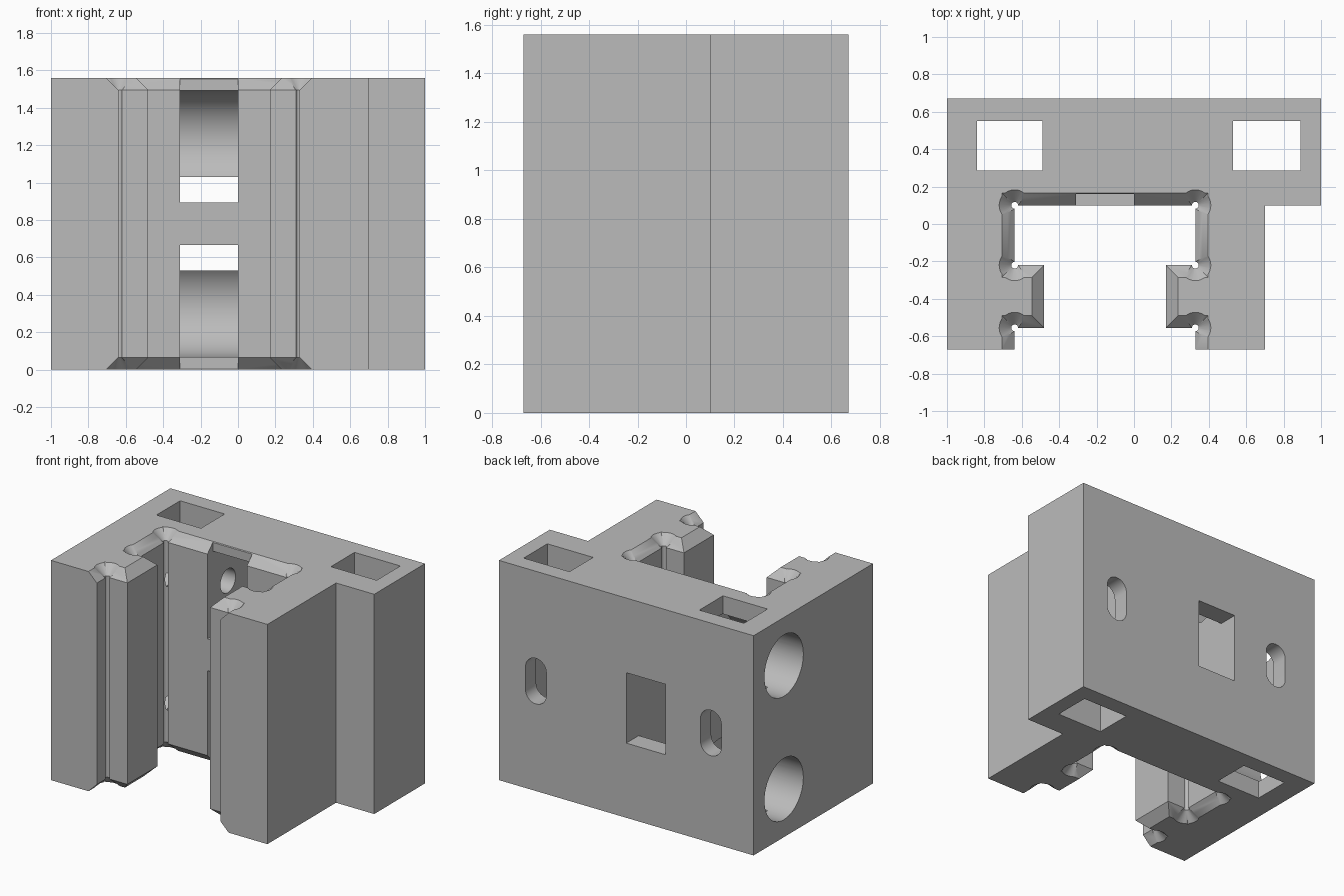
import bpy, bmesh, math
from mathutils import Vector

if "Cube" in bpy.data.objects:
    bpy.data.objects.remove(bpy.data.objects["Cube"])

H = 1.56          # block height
MID = -0.155      # channel centre line in x
CH = 0.065        # chamfer size
EPS = 0.02        # cutter overshoot

grey = bpy.data.materials.new("plain grey")
grey.use_nodes = True
grey.diffuse_color = (0.5, 0.5, 0.5, 1)
grey.node_tree.nodes["Principled BSDF"].inputs["Base Color"].default_value = (0.5, 0.5, 0.5, 1)


def loft(name, rings):
    """Closed solid skinned through rings of matching points."""
    bm = bmesh.new()
    loops = [[bm.verts.new(p) for p in ring] for ring in rings]
    n = len(loops[0])
    for low, high in zip(loops, loops[1:]):
        for i in range(n):
            j = (i + 1) % n
            bm.faces.new((low[i], low[j], high[j], high[i]))
    bm.faces.new(loops[0])
    bm.faces.new(loops[-1])
    bmesh.ops.recalc_face_normals(bm, faces=bm.faces)
    mesh = bpy.data.meshes.new(name)
    bm.to_mesh(mesh)
    bm.free()
    mesh.materials.append(grey)
    ob = bpy.data.objects.new(name, mesh)
    bpy.context.scene.collection.objects.link(ob)
    return ob


def along_x(name, profile, x0, x1):
    return loft(name, [[(x, y, z) for y, z in profile] for x in (x0, x1)])


def along_y(name, profile, y0, y1):
    return loft(name, [[(x, y, z) for x, z in profile] for y in (y0, y1)])


def along_z(name, profile, z0, z1):
    return loft(name, [[(x, y, z) for x, y in profile] for z in (z0, z1)])


def rect(u0, u1, v0, v1):
    return [(u0, v0), (u1, v0), (u1, v1), (u0, v1)]


def arc(u, v, r, start, end, steps):
    angles = [math.radians(start + (end - start) * i / steps) for i in range(steps + 1)]
    return [(u + r * math.cos(a), v + r * math.sin(a)) for a in angles]


def circle(u, v, r, steps=48):
    return arc(u, v, r, 0, 360, steps)[:-1]


def flared(name, outline):
    """Vertical cutter whose outline grows by the chamfer at both ends."""
    levels = [(-EPS, CH + EPS), (CH, 0), (H - CH, 0), (H + EPS, CH + EPS)]
    return loft(name, [[(x, y, z) for x, y in outline(d)] for z, d in levels])


def channel_outline(d):
    wide, narrow = 0.485 + d, 0.325 + d
    half = [(wide, -0.9), (wide, -0.555 + d), (narrow, -0.555 + d),
            (narrow, -0.22 - d), (wide, -0.22 - d), (wide, 0.1 + d)]
    return [(MID + x, y) for x, y in half] + [(MID - x, y) for x, y in reversed(half)]


# Main block with the stepped side
block = along_z("rail_block", [(-1, -0.67), (0.7, -0.67), (0.7, 0.1),
                               (1, 0.1), (1, 0.67), (-1, 0.67)], 0, H)
cutters = []

# Ribbed channel and its round corner reliefs
cutters.append(flared("channel_cutter", channel_outline))
for side in (-1, 1):
    for y in (0.1, -0.22, -0.555):
        x = MID + side * 0.483
        cutters.append(flared("relief_cutter", lambda d: circle(x, y, 0.018 + d, 32)))

# Vertical pockets with the rounded slots behind them
for x0, x1, xs in ((-0.84, -0.49, -0.665), (0.53, 0.89, 0.71)):
    cutters.append(along_z("pocket_cutter", rect(x0, x1, 0.285, 0.55), -0.1, H + 0.1))
    slot = arc(xs, 0.86, 0.082, 0, 180, 16) + arc(xs, 0.7, 0.082, 180, 360, 16)
    cutters.append(along_y("back_slot_cutter", slot, 0.45, 0.8))

# Window through the back
cutters.append(along_y("window_cutter", rect(-0.31, 0, 0.53, 1.03), 0.16, 0.8))

# Upper and lower chambers, recesses and bored holes
for zc, z0, z1 in ((0.342, -0.1, 0.667), (H - 0.342, 0.893, H + 0.1)):
    chamber = arc(0.33, zc, 0.275, -90, 90, 32) + [(0.05, zc + 0.275), (0.05, zc - 0.275)]
    cutters.append(along_x("chamber_cutter", chamber, -0.31, 0))
    cutters.append(along_z("recess_cutter", rect(-0.31, 0, 0, 0.16), z0, z1))
    cutters.append(along_x("large_bore_cutter", circle(0.33, zc, 0.218), -1.1, -0.45))
    cutters.append(along_x("small_bore_cutter", circle(0.33, zc, 0.085, 32), -0.5, -0.2))

# Cut everything from the block
for cutter in cutters:
    cutter.hide_render = True
    mod = block.modifiers.new(cutter.name, "BOOLEAN")
    mod.operation = "DIFFERENCE"
    mod.solver = "EXACT"
    mod.object = cutter
bpy.ops.object.select_all(action="DESELECT")
block.select_set(True)
bpy.context.view_layer.objects.active = block
for mod in list(block.modifiers):
    bpy.ops.object.modifier_apply(modifier=mod.name)
for cutter in cutters:
    bpy.data.objects.remove(cutter)
bpy.ops.object.shade_smooth_by_angle(angle=math.radians(30))
